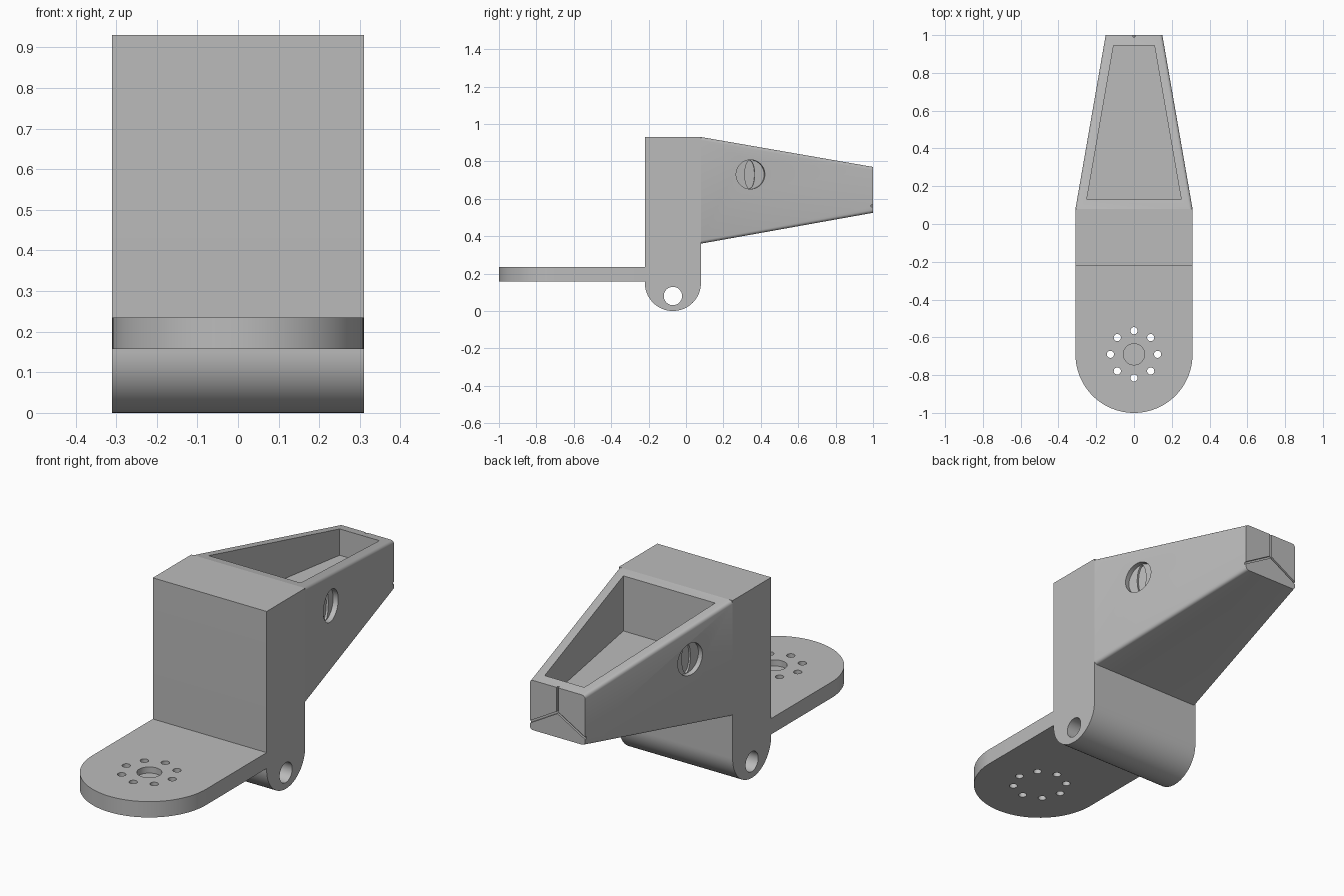
import bpy, bmesh, math
from mathutils import Matrix, Vector

cube = bpy.data.objects.get("Cube")
if cube:
    bpy.data.objects.remove(cube, do_unlink=True)

GREY = (0.5, 0.5, 0.5, 1)
mat = bpy.data.materials.new("plain grey")
mat.use_nodes = True
mat.diffuse_color = GREY
mat.node_tree.nodes["Principled BSDF"].inputs["Base Color"].default_value = GREY


def finish(name, bm):
    bmesh.ops.recalc_face_normals(bm, faces=bm.faces[:])
    me = bpy.data.meshes.new(name)
    bm.to_mesh(me)
    bm.free()
    me.materials.append(mat)
    ob = bpy.data.objects.new(name, me)
    bpy.context.scene.collection.objects.link(ob)
    return ob


def loft(bm, a, b):
    """Solid between two matching outlines."""
    va, vb = [bm.verts.new(p) for p in a], [bm.verts.new(p) for p in b]
    n = len(va)
    bm.faces.new(va)
    bm.faces.new(vb[::-1])
    for i in range(n):
        j = (i + 1) % n
        bm.faces.new((va[i], vb[i], vb[j], va[j]))


def cylinder(bm, centre, axis, r, length, squash=1, seg=48):
    rot = Vector(axis).to_track_quat('Z', 'Y').to_matrix().to_4x4()
    m = Matrix.Translation(centre) @ rot @ Matrix.Diagonal((squash, 1, 1, 1))
    bmesh.ops.create_cone(bm, cap_ends=True, segments=seg, radius1=r, radius2=r,
                          depth=length, matrix=m)


def cut(ob, bm):
    """Subtract a cutter and bake the result."""
    tool = finish(ob.name + "_cutter", bm)
    tool.hide_render = True
    mod = ob.modifiers.new("cut", 'BOOLEAN')
    mod.operation, mod.solver, mod.object = 'DIFFERENCE', 'EXACT', tool
    bpy.context.view_layer.update()
    dg = bpy.context.evaluated_depsgraph_get()
    baked = bpy.data.meshes.new_from_object(ob.evaluated_get(dg))
    ob.modifiers.clear()
    ob.data = baked
    bpy.data.objects.remove(tool, do_unlink=True)


def arc(cx, cy, r, a0, a1, n=32):
    return [(cx + r * math.cos(math.radians(a0 + (a1 - a0) * i / n)),
             cy + r * math.sin(math.radians(a0 + (a1 - a0) * i / n))) for i in range(n + 1)]


W = 0.31                      # half width of the body
Y0, Y1 = -0.22, 0.08          # body front and back
TOP = 0.93

# Upright body with a rounded foot and a pivot hole
side = [(Y1, TOP), (Y0, TOP)] + arc((Y0 + Y1) / 2, 0.15, 0.15, 180, 360)
bm = bmesh.new()
loft(bm, [(-W, y, z) for y, z in side], [(W, y, z) for y, z in side])
body = finish("hinge_body", bm)
bm = bmesh.new()
cylinder(bm, (0, -0.07, 0.08), (1, 0, 0), 0.049, 1)
cut(body, bm)

# Round-ended mounting plate with a blind centre hole and a ring of through holes
plan = [(W, Y0), (-W, Y0)] + arc(0, -0.69, W, 180, 360, 48)
bm = bmesh.new()
loft(bm, [(x, y, 0.157) for x, y in plan], [(x, y, 0.235) for x, y in plan])
plate = finish("mounting_plate", bm)
bm = bmesh.new()
cylinder(bm, (0, -0.69, 0.25), (0, 0, 1), 0.056, 0.09)
for i in range(8):
    a = i * math.pi / 4
    cylinder(bm, (0.125 * math.cos(a), -0.69 + 0.125 * math.sin(a), 0.2), (0, 0, 1),
             0.019, 0.3, seg=24)
cut(plate, bm)


# Tapered arm with softened long edges
def section(w, y, lo, hi):
    return [(-w, y, lo), (w, y, lo), (w, y, hi), (-w, y, hi)]


bm = bmesh.new()
loft(bm, section(W, Y1, 0.36, TOP), section(0.15, 1, 0.525, 0.77))
bm.edges.ensure_lookup_table()
long_edges = [e for e in bm.edges if abs(e.verts[0].co.y - e.verts[1].co.y) > 0.5]
bmesh.ops.bevel(bm, geom=long_edges, offset=0.016, segments=4, profile=0.5, affect='EDGES')
arm = finish("tapered_arm", bm)

# Open pocket in the arm
bm = bmesh.new()
loft(bm, section(0.25, 0.13, 0.65, 1.1), section(0.108, 0.945, 0.65, 1.1))
cut(arm, bm)

# Shallow round recess with a narrow slot on each side of the arm
slope = (W - 0.15) / (1 - Y1)
for s in (-1, 1):
    spot = Vector((s * (W - slope * (0.345 - Y1)), 0.345, 0.73))
    normal = Vector((s, slope, 0)).normalized()
    for r, depth, squash in ((0.078, 0.025, 1), (0.075, 0.035, 0.36)):
        bm = bmesh.new()
        # squash runs along the arm, so the slot stands upright
        n, t = normal, normal.cross(Vector((0, 0, 1)))
        frame = Matrix((t, Vector((0, 0, 1)), n)).transposed().to_4x4()
        m = Matrix.Translation(spot) @ frame @ Matrix.Diagonal((squash, 1, 1, 1))
        bmesh.ops.create_cone(bm, cap_ends=True, segments=48, radius1=r, radius2=r,
                              depth=2 * depth, matrix=m)
        cut(arm, bm)

# Three fine grooves meeting at the middle of the arm tip
for angle in (90, 210, 330):
    bm = bmesh.new()
    m = (Matrix.Translation((0, 1, 0.648)) @ Matrix.Rotation(-math.radians(angle), 4, 'Y')
         @ Matrix.Translation((0.15, 0, 0)) @ Matrix.Diagonal((0.3, 0.02, 0.01, 1)))
    bmesh.ops.create_cube(bm, size=1, matrix=m)
    cut(arm, bm)

# Smooth the round surfaces, keep the corners crisp
bpy.ops.object.select_all(action='DESELECT')
for ob in (body, plate, arm):
    ob.select_set(True)
bpy.context.view_layer.objects.active = arm
bpy.ops.object.shade_smooth_by_angle(angle=math.radians(30))
